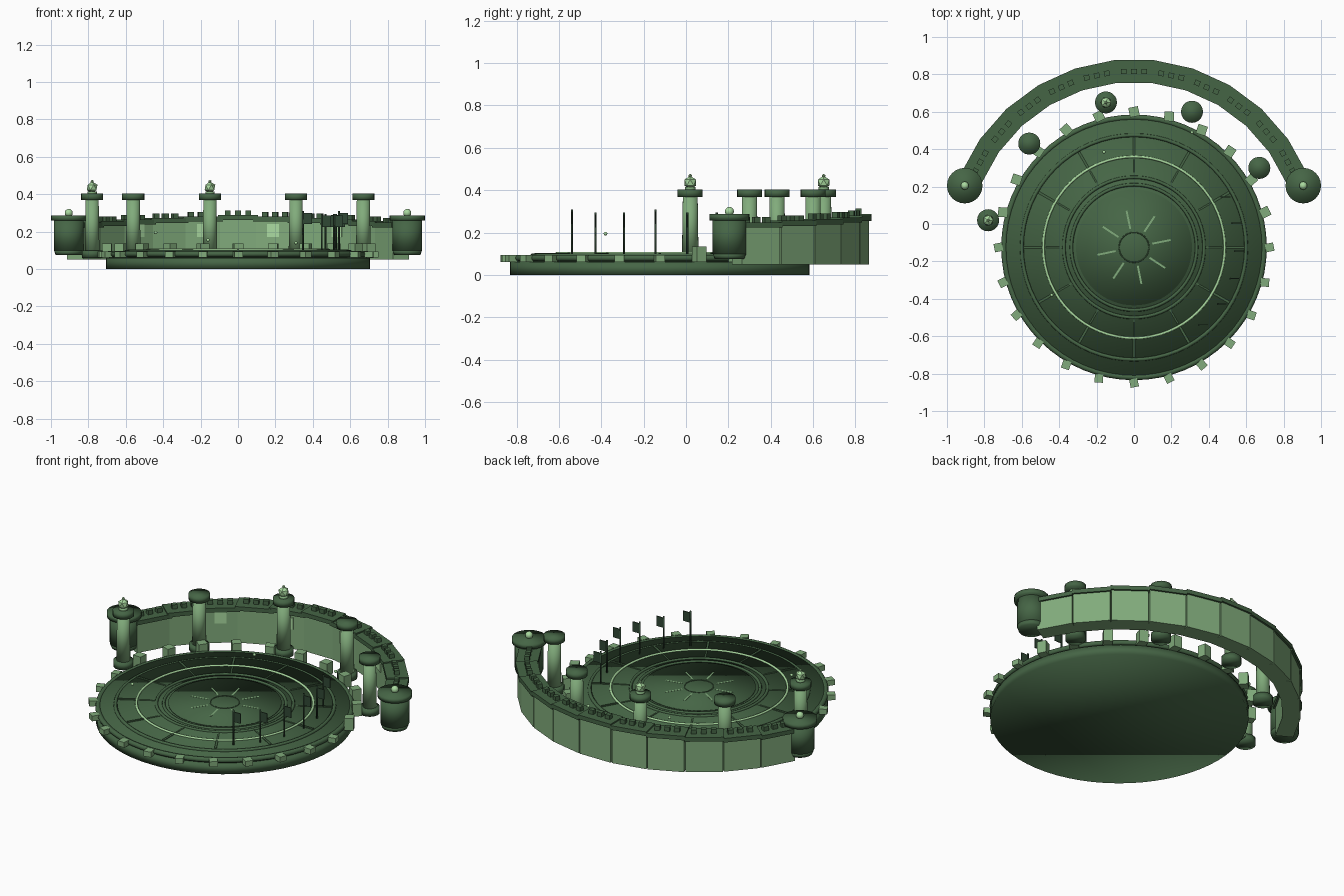
import bpy
from math import sin, cos, radians, pi

cube = bpy.data.objects.get("Cube")
if cube:
    bpy.data.objects.remove(cube, do_unlink=True)


def material(name, r, g, b):
    m = bpy.data.materials.new(name)
    m.use_nodes = True
    m.diffuse_color = (r, g, b, 1)
    m.node_tree.nodes["Principled BSDF"].inputs["Base Color"].default_value = (r, g, b, 1)
    return m


DARK = material("dark green", .06, .13, .06)
DEEP = material("deep green", .03, .065, .035)
MID = material("mid green", .22, .41, .2)
PALE = material("pale green", .4, .7, .35)
CY = -.125  # centre of the round floor and of the wall arc


def finish(name, mat, smooth=False):
    ob = bpy.context.object
    ob.name = name
    ob.data.materials.append(mat)
    if smooth:
        bpy.ops.object.shade_smooth()
    return ob


def cylinder(name, x, y, z0, z1, r, mat, sides=32, r_top=None):
    bpy.ops.mesh.primitive_cone_add(vertices=sides, radius1=r, radius2=r if r_top is None else r_top,
                                    depth=z1 - z0, location=(x, y, (z0 + z1) / 2))
    return finish(name, mat, True)


def box(name, loc, size, turn, mat):
    bpy.ops.mesh.primitive_cube_add(size=1, location=loc, rotation=(0, 0, turn))
    ob = finish(name, mat)
    ob.scale = size
    return ob


def ring(name, r, z, thick, mat):
    bpy.ops.mesh.primitive_torus_add(major_radius=r, minor_radius=thick, major_segments=64,
                                     minor_segments=8, location=(0, CY, z))
    return finish(name, mat, True)


def ball(name, loc, r, mat, detail=1):
    bpy.ops.mesh.primitive_ico_sphere_add(subdivisions=detail, radius=r, location=loc)
    return finish(name, mat, detail > 1)


def polar(r, a, along=0):
    """Point at radius r and angle a, shifted along the tangent."""
    return r * cos(a) - along * sin(a), CY + r * sin(a) + along * cos(a)


# Round floor in tiers with raised rings
cylinder("base_disc", 0, CY, 0, .06, .707, DARK, 64)
cylinder("floor_tier", 0, CY, .06, .09, .69, DARK, 64)
cylinder("inner_tier", 0, CY, .09, .1, .59, DARK, 64)
cylinder("centre_disc", 0, CY, .1, .106, .31, DARK, 64)
ring("outer_rim", .695, .08, .015, DARK)
ring("middle_rim", .6, .092, .01, DARK)
ring("glow_ring", .485, .102, .007, PALE)
ring("inner_rim_outer", .375, .1, .009, DARK)
ring("inner_rim_inner", .335, .1, .009, DARK)
ring("hub_ring", .08, .106, .003, DARK)
for i in range(12):
    a = i * pi / 6
    x, y = polar(.54, a)
    box("floor_divider", (x, y, .1), (.1, .012, .008), a, DARK)
    x, y = polar(.425, a)
    box("inner_divider", (x, y, .1), (.09, .008, .004), a, DARK)
for i in range(8):
    a = i * pi / 4 + .2
    x, y = polar(.15, a)
    box("centre_ray", (x, y, .106), (.1, .01, .002), a, MID)

# Blocks around the rim, taller on the back half
for i in range(24):
    a = radians(15 * i)
    x, y = polar(.725, a)
    back = 0 < i < 12
    z0, z1 = .062, (.135 if back else .094)
    side = .052 if back else .045
    box("rim_block", (x, y, (z0 + z1) / 2), (side, side, z1 - z0), a + .2, MID)

# Curved wall: straight segments that get lower toward the ends
STEP = radians(12.2)
for i in range(-5, 6):
    a = pi / 2 - i * STEP
    top = .288 - .008 * abs(i)
    x, y = polar(.94, a)
    box("wall_segment", (x, y, (.05 + top - .025) / 2), (.1, .205, top - .075), a, MID)
    box("wall_walkway", (x, y, top - .0125), (.122, .216, .025), a, DARK)
    for k in (-1, 0, 1):
        x, y = polar(.94, a, .055 * k)
        box("wall_merlon", (x, y, top + .012), (.028, .03, .026), a, DARK)
    if abs(i) in (1, 3):
        x, y = polar(.888, a)
        box("wall_panel", (x, y, .205), (.008, .065, .07), a, PALE)

# End towers
for s in (-1, 1):
    x, y = .905 * s, .205
    cylinder("tower_foot", x, y, .075, .1, .07, DARK, 24, .079)
    cylinder("tower_body", x, y, .1, .26, .079, DARK, 24)
    cylinder("tower_cap", x, y, .258, .287, .095, DARK, 24)
    ball("tower_orb", (x, y, .3), .022, PALE, 2)

# Columns between the floor and the wall, two of them with an orb
for x, y, orb in ((-.78, .02, 1), (-.56, .43, 0), (-.15, .65, 1), (.31, .6, 0), (.67, .3, 0)):
    cylinder("column_base", x, y, .06, .1, .055, DARK, 20)
    cylinder("column_shaft", x, y, .1, .37, .039, MID, 20, .035)
    cylinder("column_cap", x, y, .368, .403, .059, DARK, 20)
    if orb:
        cylinder("orb_stand", x, y, .4, .414, .025, MID, 12)
        ball("column_orb", (x, y, .436), .032, PALE)
        ball("orb_tip", (x, y, .468), .009, PALE)

# Flags along one side of the floor
for i in range(6):
    x, y = polar(.54, radians(-50 + 16 * i))
    top = .31 if i in (0, 3) else .295
    cylinder("flag_pole", x, y, .09, top, .005, DEEP, 8)
    box("flag", (x + .025, y, top - .04), (.045, .005, .06), 0, DEEP)

# Small floating lights
for spot in ((-.44, -.38, .195), (-.16, .385, .155), (.31, .49, .14)):
    ball("floating_light", spot, .009, PALE, 2)
